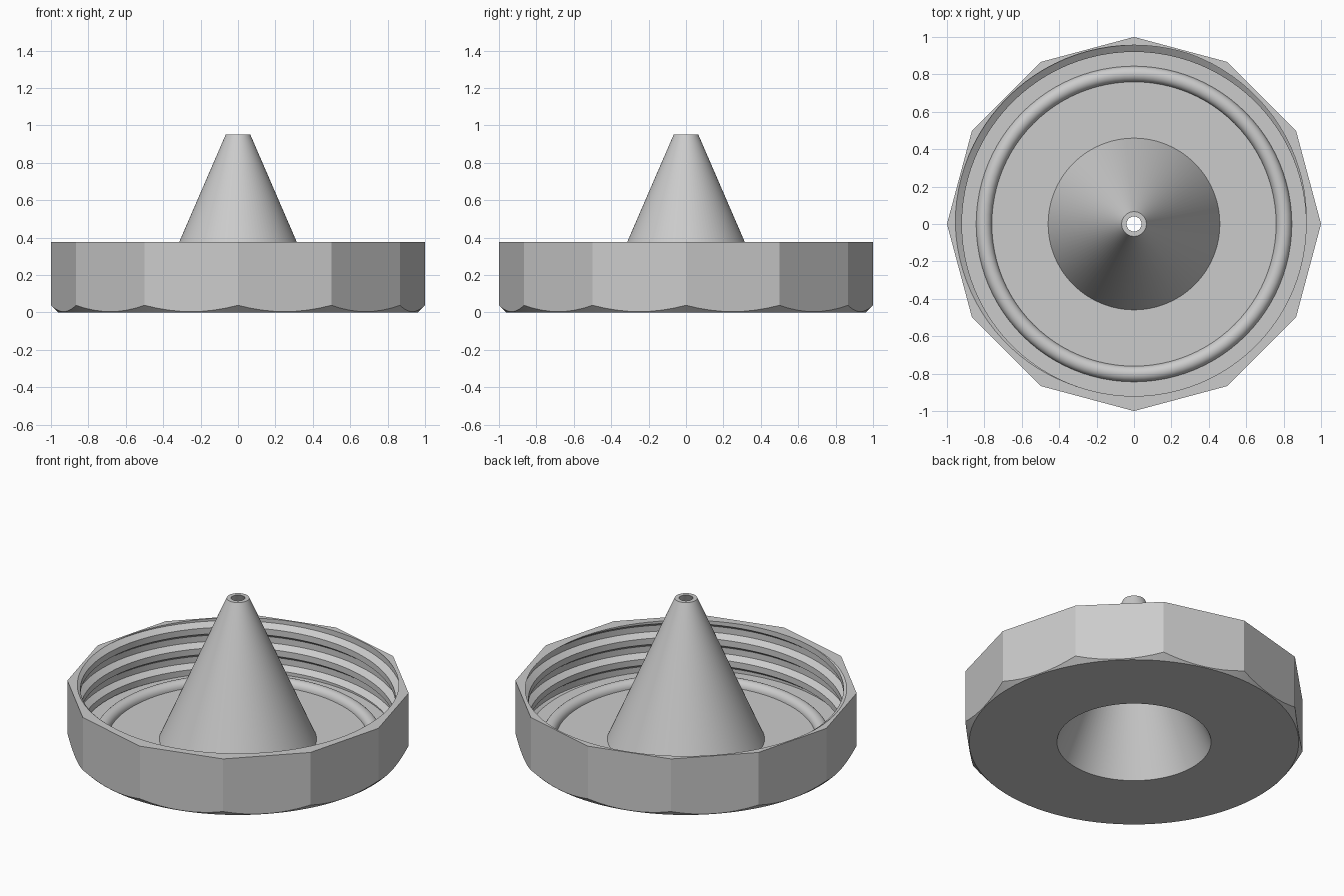
import bpy, bmesh, math

old = bpy.data.objects.get("Cube")
if old:
    bpy.data.objects.remove(old, do_unlink=True)

N = 96                      # segments around the axis
TOP, FLOOR = 0.377, 0.042   # rim and inner floor heights
CREST, ROOT = 0.92, 0.956   # thread radii
PITCH = 0.13
PHASE = 0.347               # where the groove opens on the rim, in turns
APOTHEM = math.cos(math.pi / 12)

grey = bpy.data.materials.new("plain_grey")
grey.use_nodes = True
grey.diffuse_color = (0.6, 0.6, 0.6, 1)
grey.node_tree.nodes["Principled BSDF"].inputs["Base Color"].default_value = (0.6, 0.6, 0.6, 1)


def finish(bm, name):
    mesh = bpy.data.meshes.new(name)
    bm.to_mesh(mesh)
    bm.free()
    mesh.materials.append(grey)
    obj = bpy.data.objects.new(name, mesh)
    bpy.context.collection.objects.link(obj)
    bpy.ops.object.select_all(action='DESELECT')
    obj.select_set(True)
    bpy.context.view_layer.objects.active = obj
    bpy.ops.object.shade_smooth_by_angle(angle=math.radians(25))
    return obj


def polar(r, a, z):
    return (r * math.cos(a), r * math.sin(a), z)


def side_radius(a):
    """Radius of the twelve-sided outline at angle a."""
    step = math.pi / 6
    return APOTHEM / math.cos(a % step - step / 2)


def thread_radius(a, z):
    """Radius of the threaded wall at angle a and height z."""
    p = (z - TOP) / PITCH - a / math.tau + PHASE
    p = abs((p + 0.5) % 1 - 0.5)
    t = min(max((p - 0.15) / 0.2, 0), 1)
    return ROOT + (CREST - ROOT) * t


def add_columns(bm, column):
    """Skin a closed ring of vertical sections; column(a) lists (r, z)."""
    cols = []
    for i in range(N):
        a = math.tau * i / N
        cols.append([bm.verts.new(polar(r, a, z)) for r, z in column(a)])
    for i in range(N):
        c, d = cols[i], cols[(i + 1) % N]
        for j in range(len(c) - 1):
            bm.faces.new((c[j], d[j], d[j + 1], c[j + 1]))


# Cap body: floor, sealing bead, hollow nozzle, underside and faceted side
def body_section(a):
    pts = [(0.96, FLOOR)]
    for i in range(13):
        b = math.pi * i / 12
        pts.append((0.802 + 0.042 * math.cos(b), FLOOR + 0.042 * math.sin(b)))
    pts += [(0.459, FLOOR), (0.066, 0.95), (0.04, 0.95), (0.45, 0), (0.962, 0)]
    r = side_radius(a)
    return pts + [(r, r - 0.962), (r, TOP)]


bm = bmesh.new()
add_columns(bm, body_section)
bmesh.ops.recalc_face_normals(bm, faces=bm.faces[:])
# the floor must face up
bm.faces.ensure_lookup_table()
if bm.faces[0].normal.z < 0:
    bmesh.ops.reverse_faces(bm, faces=bm.faces[:])
finish(bm, "cap_body")

# Threaded inner wall: helical strip trimmed at floor and rim
bm = bmesh.new()
profile = [(-0.35, CREST), (-0.15, ROOT), (0.15, ROOT), (0.35, CREST), (0.65, CREST)]
prev = None
for i in range(5 * N + 1):
    turn = i / N
    row = [bm.verts.new(polar(r, math.tau * turn,
                              TOP + PITCH * (turn - 4 - PHASE + dz)))
           for dz, r in profile]
    if prev:
        for j in range(len(row) - 1):
            bm.faces.new((prev[j], prev[j + 1], row[j + 1], row[j]))
    prev = row
bmesh.ops.remove_doubles(bm, verts=bm.verts[:], dist=0.0005)
for height, side in ((TOP, 1), (FLOOR, -1)):
    bmesh.ops.bisect_plane(bm, geom=bm.verts[:] + bm.edges[:] + bm.faces[:],
                           plane_co=(0, 0, height), plane_no=(0, 0, side),
                           clear_outer=True)
bm.normal_update()
for f in bm.faces:
    c = f.calc_center_median()
    if f.normal.x * c.x + f.normal.y * c.y > 0:
        f.normal_flip()
finish(bm, "threaded_wall")

# Flat rim between the faceted outline and the thread opening
bm = bmesh.new()
add_columns(bm, lambda a: [(side_radius(a), TOP), (thread_radius(a, TOP), TOP)])
bm.normal_update()
for f in bm.faces:
    if f.normal.z < 0:
        f.normal_flip()
finish(bm, "top_rim")
